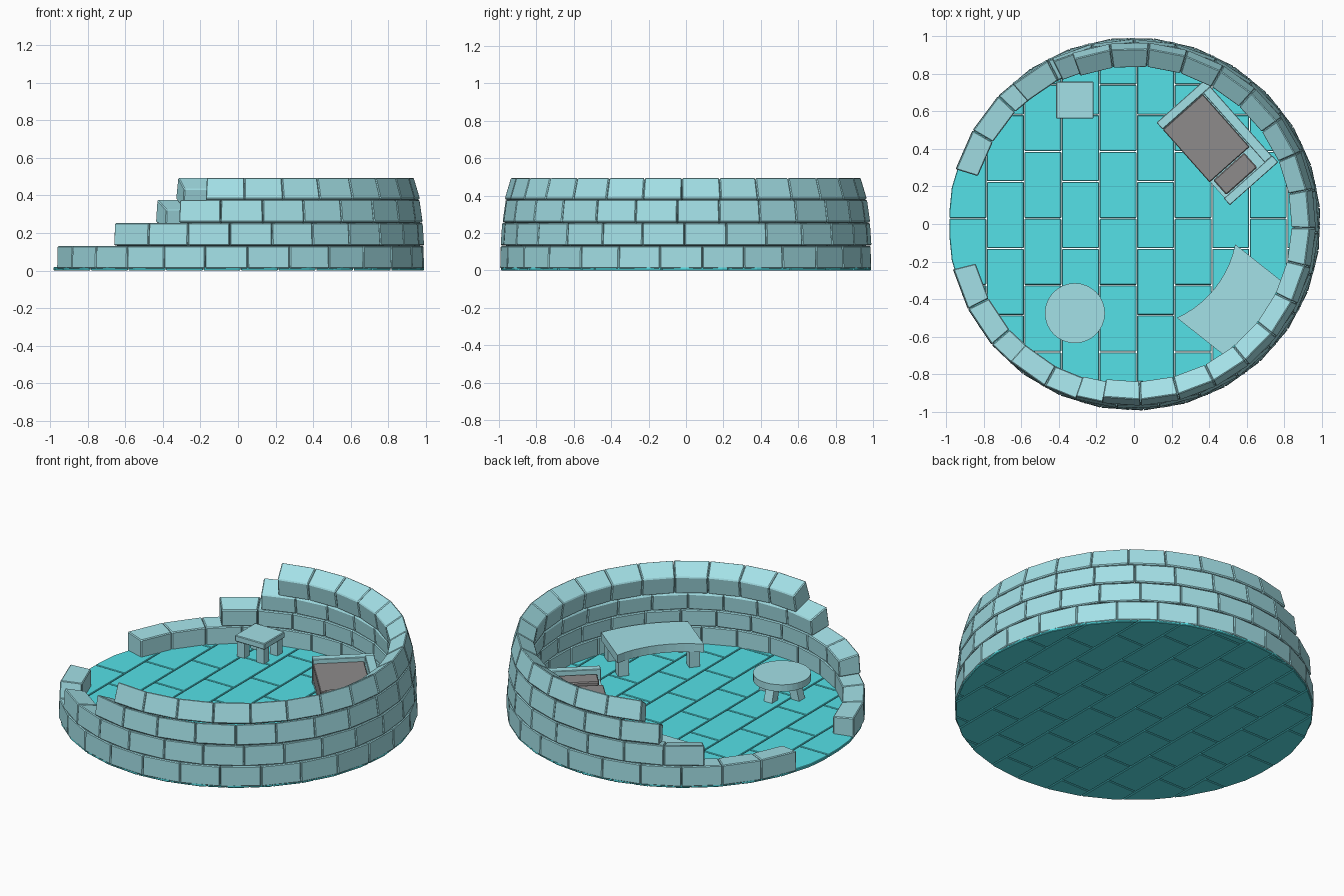
import bpy, bmesh, math
from mathutils import Vector, Matrix

if "Cube" in bpy.data.objects:
    bpy.data.objects.remove(bpy.data.objects["Cube"])


def material(name, rgb):
    m = bpy.data.materials.new(name)
    m.diffuse_color = (*rgb, 1)
    m.use_nodes = True
    m.node_tree.nodes["Principled BSDF"].inputs["Base Color"].default_value = m.diffuse_color
    return m


ICE = material("ice", (0.37, 0.75, 0.80))
FLOOR = material("floor_ice", (0.09, 0.75, 0.80))
FUR = material("grey_blanket", (0.27, 0.26, 0.26))


def finish(name, bm, mat, bevel=0.0):
    bmesh.ops.recalc_face_normals(bm, faces=bm.faces)
    me = bpy.data.meshes.new(name)
    bm.to_mesh(me)
    bm.free()
    me.materials.append(mat)
    ob = bpy.data.objects.new(name, me)
    bpy.context.collection.objects.link(ob)
    if bevel:
        b = ob.modifiers.new("bevel", 'BEVEL')
        b.width, b.segments = bevel, 1
        b.limit_method, b.angle_limit = 'ANGLE', math.radians(40)
    return ob


def loft(bm, a, b):
    """Closed solid between two matching outlines."""
    va, vb = [bm.verts.new(p) for p in a], [bm.verts.new(p) for p in b]
    n = len(va)
    bm.faces.new(va[::-1])
    bm.faces.new(vb)
    for i in range(n):
        j = (i + 1) % n
        bm.faces.new((va[i], va[j], vb[j], vb[i]))


def slab(bm, pts, z0, z1):
    loft(bm, [(x, y, z0) for x, y in pts], [(x, y, z1) for x, y in pts])


def rect(x0, y0, x1, y1):
    return [(x0, y0), (x1, y0), (x1, y1), (x0, y1)]


def leg(bm, x, y, w, z1, angle=0, splay=0.0, z0=0.012):
    """Square leg, its foot pushed outward along angle by splay."""
    c, s = math.cos(angle), math.sin(angle)
    def ring(z, d):
        return [(x + (u + d) * c - v * s, y + (u + d) * s + v * c, z)
                for u, v in rect(-w / 2, -w / 2, w / 2, w / 2)]
    loft(bm, ring(z0, splay), ring(z1, 0))


# floor: staggered tiles trimmed to a 32-sided disc
bm = bmesh.new()
gap, tw, tl = 0.002, 0.2, 0.356
for col in range(-5, 6):
    x = 0.015 + col * tw
    y0 = 0.03 if col % 2 else -0.13
    for row in range(-4, 4):
        y = y0 + row * tl
        bm.faces.new([bm.verts.new((px, py, 0)) for px, py in
                      rect(x + gap, y + gap, x + tw - gap, y + tl - gap)])
for i in range(32):
    a = (i + 0.5) * math.tau / 32
    n = Vector((math.cos(a), math.sin(a), 0))
    bmesh.ops.bisect_plane(bm, geom=bm.verts[:] + bm.edges[:] + bm.faces[:],
                           plane_co=n * 0.99 * math.cos(math.pi / 32),
                           plane_no=n, clear_outer=True)
ext = bmesh.ops.extrude_face_region(bm, geom=bm.faces[:], use_keep_orig=True)
bmesh.ops.translate(bm, vec=(0, 0, 0.018),
                    verts=[g for g in ext["geom"] if isinstance(g, bmesh.types.BMVert)])
finish("floor_tiles", bm, FLOOR, 0.007)

# wall: four stepped courses of blocks leaning in like a dome
# (section as radius, height; start angle, end angle, block count)
courses = [
    ([(0.87, 0.010), (0.995, 0.010), (0.992, 0.131), (0.870, 0.121)], -166, 163, 25),
    ([(0.87, 0.124), (0.992, 0.134), (0.984, 0.254), (0.866, 0.224)], -132, 131, 20),
    ([(0.866, 0.227), (0.985, 0.258), (0.968, 0.378), (0.857, 0.324)], -108.7, 116.5, 17),
    ([(0.857, 0.328), (0.970, 0.382), (0.936, 0.496), (0.840, 0.435)], -100.3, 110, 17),
]
for k, (section, a0, a1, n) in enumerate(courses):
    bm = bmesh.new()
    step = math.radians(a1 - a0) / n
    for i in range(n):
        s = math.radians(a0) + i * step
        e = s + step
        s, e = s + 0.001, e - 0.001
        loft(bm, *[[(r * math.cos(t), r * math.sin(t), z) for r, z in section]
                   for t in (s, e)])
    finish(f"wall_course_{k + 1}", bm, ICE, 0.005)

# round table
tx, ty = -0.315, -0.475
bm = bmesh.new()
slab(bm, [(tx + 0.16 * math.cos(i * math.tau / 32), ty + 0.16 * math.sin(i * math.tau / 32))
          for i in range(32)], 0.105, 0.147)
finish("round_table_top", bm, ICE)
bm = bmesh.new()
for i in range(4):
    a = i * math.pi / 2
    leg(bm, tx + 0.085 * math.cos(a), ty + 0.085 * math.sin(a), 0.055, 0.106, a, 0.025)
finish("round_table_legs", bm, ICE)

# square stool
sx, sy = -0.315, 0.66
bm = bmesh.new()
slab(bm, rect(sx - 0.1, sy - 0.098, sx + 0.1, sy + 0.098), 0.11, 0.147)
finish("stool_seat", bm, ICE, 0.004)
bm = bmesh.new()
for dx in (-0.065, 0.065):
    for dy in (-0.065, 0.065):
        leg(bm, sx + dx, sy + dy, 0.05, 0.112)
finish("stool_legs", bm, ICE)

# curved bench following the wall (local x points at the wall)
turn = Matrix.Rotation(math.radians(-38.4), 4, 'Z')
bm = bmesh.new()
ts = [-0.25 + i * 0.05 for i in range(11)]
inner = [(math.sqrt(0.55 ** 2 - t * t), t) for t in ts]
outer = [(math.sqrt(0.84 ** 2 - t * t), t) for t in reversed(ts)]
slab(bm, inner + outer, 0.115, 0.165)
bm.transform(turn)
finish("curved_bench_top", bm, ICE)
bm = bmesh.new()
for x in (0.55, 0.755):
    for y in (-0.205, 0.205):
        leg(bm, x, y, 0.06, 0.118)
bm.transform(turn)
finish("curved_bench_legs", bm, ICE)

# bed (local x runs from foot to head, y from open side to wall)
place = Matrix.Translation((0.12, 0.54, 0)) @ Matrix.Rotation(math.radians(-48.4), 4, 'Z')


def bed_part(name, bounds, z0, z1, mat, bevel=0.0):
    bm = bmesh.new()
    slab(bm, rect(*bounds), z0, z1)
    bm.transform(place)
    finish(name, bm, mat, bevel)


bed_part("bed_base", (0.04, 0.004, 0.55, 0.30), 0.012, 0.125, ICE)
bed_part("bed_footboard", (0, 0, 0.048, 0.345), 0.012, 0.172, ICE, 0.003)
bed_part("bed_headboard", (0.54, 0, 0.588, 0.345), 0.012, 0.19, ICE, 0.003)
bed_part("bed_wall_rail", (0.046, 0.29, 0.542, 0.342), 0.012, 0.18, ICE, 0.003)
bed_part("bed_blanket", (0.05, 0.0, 0.425, 0.285), 0.05, 0.148, FUR, 0.004)
bed_part("bed_pillow", (0.43, 0.022, 0.535, 0.243), 0.12, 0.165, FUR, 0.006)
